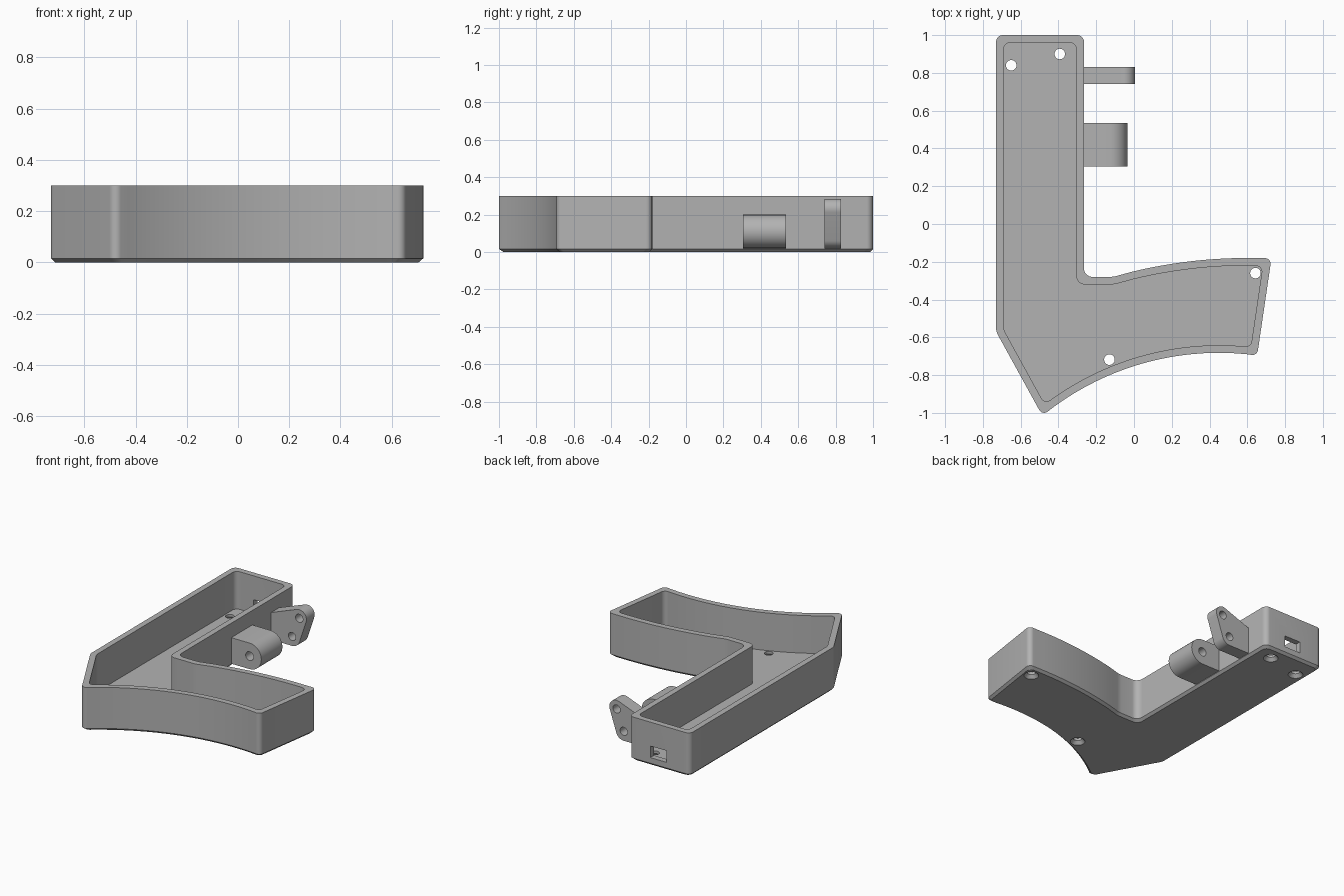
import bpy, bmesh, math
from mathutils import Vector, Matrix

if "Cube" in bpy.data.objects:
    bpy.data.objects.remove(bpy.data.objects["Cube"])

GREY = bpy.data.materials.new("plain grey")
GREY.use_nodes = True
color = (0.45, 0.45, 0.45, 1)
GREY.diffuse_color = color
GREY.node_tree.nodes["Principled BSDF"].inputs["Base Color"].default_value = color

HEIGHT, WALL, FLOOR, CHAMFER = 0.3, 0.04, 0.04, 0.016


def make_object(name, bm):
    bmesh.ops.recalc_face_normals(bm, faces=bm.faces)
    mesh = bpy.data.meshes.new(name)
    bm.to_mesh(mesh)
    bm.free()
    mesh.materials.append(GREY)
    obj = bpy.data.objects.new(name, mesh)
    bpy.context.collection.objects.link(obj)
    return obj


def select_only(obj):
    bpy.ops.object.select_all(action='DESELECT')
    obj.select_set(True)
    bpy.context.view_layer.objects.active = obj


def cut(obj, cutter):
    select_only(obj)
    mod = obj.modifiers.new("cut", 'BOOLEAN')
    mod.operation, mod.solver, mod.object = 'DIFFERENCE', 'EXACT', cutter
    bpy.ops.object.modifier_apply(modifier=mod.name)
    bpy.data.objects.remove(cutter)


def smooth(obj):
    select_only(obj)
    bpy.ops.object.shade_smooth_by_angle(angle=math.radians(30))


def cone(r1, r2, depth, matrix):
    bm = bmesh.new()
    bmesh.ops.create_cone(bm, cap_ends=True, segments=32, radius1=r1, radius2=r2,
                          depth=depth, matrix=matrix)
    return make_object("cutter", bm)


def arc_y(cx, top, radius, x):
    return top - radius + math.sqrt(radius ** 2 - (x - cx) ** 2)


def offset(corners, d):
    """Mitred inset of a counter-clockwise outline of (point, radius)."""
    result = []
    for i, (p, r) in enumerate(corners):
        a = (p - corners[i - 1][0]).normalized()
        b = (corners[(i + 1) % len(corners)][0] - p).normalized()
        na, nb = Vector((-a.y, a.x)), Vector((-b.y, b.x))
        result.append((p + (na + nb) * d / (1 + na.dot(nb)), r))
    return result


def fillet(corners, steps=8):
    """Replace every corner that has a radius by a tangent arc."""
    points = []
    for i, (p, r) in enumerate(corners):
        if r == 0:
            points.append(p)
            continue
        a = (corners[i - 1][0] - p).normalized()
        b = (corners[(i + 1) % len(corners)][0] - p).normalized()
        half = a.angle(b) / 2
        centre = p + (a + b).normalized() * r / math.sin(half)
        start = p + a * r / math.tan(half) - centre
        end = p + b * r / math.tan(half) - centre
        sweep = start.angle_signed(end)
        for k in range(steps + 1):
            points.append(centre + Matrix.Rotation(-sweep * k / steps, 2) @ start)
    return points


# Outline: long arm, pointed heel and curved arm, counter-clockwise
def corner(x, y, r=0.0):
    return (Vector((x, y)), r)


outline = [corner(-0.265, 1, 0.035), corner(-0.73, 1, 0.035),
           corner(-0.73, -0.57, 0.08), corner(-0.485, -1.015, 0.03)]
for k in range(1, 20):
    x = -0.485 + 1.14 * k / 20
    outline.append(corner(x, arc_y(0.45, -0.682, 1.48, x)))
outline += [corner(0.652, -0.697, 0.03), corner(0.728, -0.18, 0.03)]
for k in range(1, 15):
    x = 0.728 - 0.79 * k / 15
    outline.append(corner(x, arc_y(0.6, -0.18, 2.6, x)))
outline += [corner(-0.11, -0.28, 0.15), corner(-0.265, -0.28, 0.045)]

# Open tray: chamfered bottom, walls, rim and floor
bm = bmesh.new()
loops = []
for inset, z in ((CHAMFER, 0), (0, CHAMFER), (0, HEIGHT), (WALL, HEIGHT), (WALL, FLOOR)):
    loops.append([bm.verts.new((p.x, p.y, z)) for p in fillet(offset(outline, inset))])
for low, high in zip(loops, loops[1:]):
    for i in range(len(low)):
        bm.faces.new((low[i - 1], low[i], high[i], high[i - 1]))
bm.faces.new(loops[0])
bm.faces.new(loops[-1])
tray = make_object("tray", bm)

# Countersunk screw holes in the floor
for x, y in ((-0.65, 0.84), (-0.393, 0.9), (0.643, -0.26), (-0.13, -0.718)):
    cut(tray, cone(0.028, 0.028, 0.2, Matrix.Translation((x, y, 0))))
    cut(tray, cone(0.052, 0.026, 0.03, Matrix.Translation((x, y, 0.01))))

# Socket opening in the back wall
bm = bmesh.new()
bmesh.ops.create_cube(bm, size=1, matrix=Matrix.Translation((-0.49, 1, 0.095))
                      @ Matrix.Diagonal((0.125, 0.2, 0.08, 1)))
cut(tray, make_object("cutter", bm))
smooth(tray)


def bracket(name, profile, y0, y1, holes, hole_radius):
    """Plate with an x-z profile, drilled through along y."""
    bm = bmesh.new()
    face = bm.faces.new([bm.verts.new((x, y0, z)) for x, z in profile])
    ext = bmesh.ops.extrude_face_region(bm, geom=[face])
    bmesh.ops.translate(bm, vec=(0, y1 - y0, 0),
                        verts=[v for v in ext["geom"] if isinstance(v, bmesh.types.BMVert)])
    obj = make_object(name, bm)
    for x, z in holes:
        turn = Matrix.Rotation(math.pi / 2, 4, 'X')
        cut(obj, cone(hole_radius, hole_radius, 0.5,
                      Matrix.Translation((x, (y0 + y1) / 2, z)) @ turn))
    smooth(obj)


def arc(cx, cz, r, start, end, steps=16):
    angles = [math.radians(start + (end - start) * k / steps) for k in range(steps + 1)]
    return [(cx + r * math.cos(a), cz + r * math.sin(a)) for a in angles]


ROOT = -0.285
# Rounded hinge block
bracket("hinge_block", [(ROOT, 0.2), (ROOT, 0.02)] + arc(-0.125, 0.11, 0.09, -90, 90),
        0.305, 0.535, [(-0.125, 0.11)], 0.03)
# Thin lug with two holes
bracket("two_hole_lug", [(ROOT, 0.2), (ROOT, 0.02)] + arc(-0.105, 0.08, 0.06, -90, -20)
        + arc(-0.05, 0.23, 0.055, -20, 113), 0.74, 0.83,
        [(-0.05, 0.225), (-0.105, 0.085)], 0.028)
